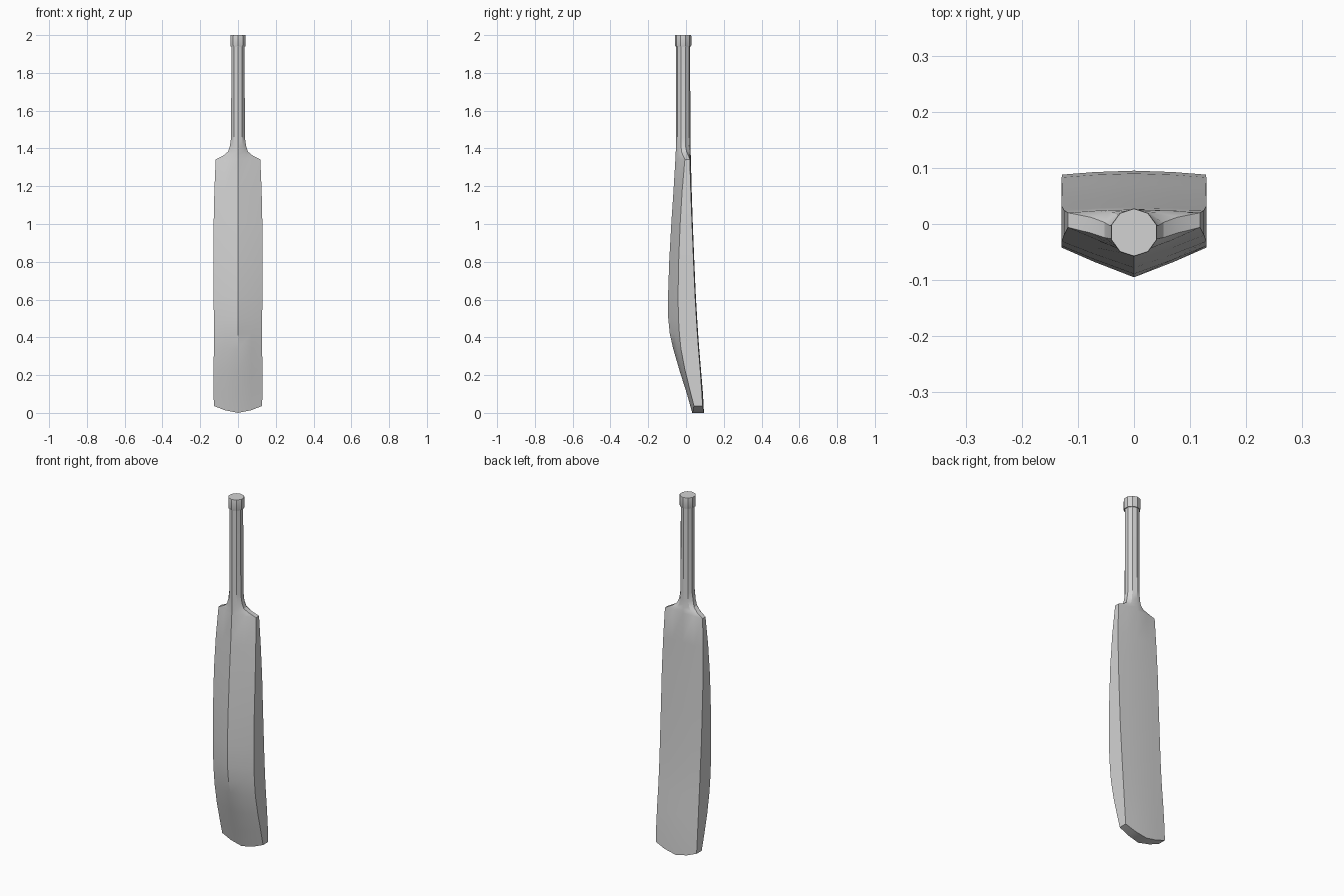
import bpy, bmesh, math

cube = bpy.data.objects.get("Cube")
if cube:
    bpy.data.objects.remove(cube, do_unlink=True)

grey = bpy.data.materials.new("light grey")
grey.use_nodes = True
COLOUR = (0.65, 0.65, 0.65, 1)
grey.diffuse_color = COLOUR
grey.node_tree.nodes["Principled BSDF"].inputs["Base Color"].default_value = COLOUR

AXIS_Y = -0.015  # handle axis


def lerp(a, b, t):
    return a + (b - a) * t


def section(zc, ze, w, spine, front, back, back_mid, rnd=0.0):
    """Ten-point ring: spine, front edge, back edge, mirrored in x.
    zc / ze are heights at centre and edge; rnd=1 gives a round handle."""
    mx = w * lerp(0.55, 0.618, rnd)
    f = lerp(0.52, 0.276, rnd)
    g = lerp(0.35, 0.276, rnd)
    half = [(0, spine), (mx, lerp(spine, front, f)), (w, front),
            (w, back), (mx, lerp(back_mid, back, g)), (0, back_mid)]
    ring = half + [(-x, y) for x, y in half[4:0:-1]]
    return [(x, y, lerp(zc, ze, (abs(x) / w) ** 1.6)) for x, y in ring]


def round_section(z, r, c=AXIS_Y):
    k = 0.309 * r
    return section(z, z, 0.951 * r, c - r, c - k, c + k, c + r, 1.0)


def loft(name, rings):
    bm = bmesh.new()
    loops = [[bm.verts.new(p) for p in ring] for ring in rings]
    n = len(loops[0])
    for a, b in zip(loops, loops[1:]):
        for i in range(n):
            j = (i + 1) % n
            bm.faces.new((a[i], a[j], b[j], b[i]))
    # Bottom in strips so that it follows the curved toe
    for q in ((0, 1, 4, 5), (1, 2, 3, 4), (0, 5, 6, 9), (9, 6, 7, 8)):
        bm.faces.new([loops[0][i] for i in q])
    bm.faces.new(loops[-1])
    bmesh.ops.recalc_face_normals(bm, faces=bm.faces)
    mesh = bpy.data.meshes.new(name)
    bm.to_mesh(mesh)
    bm.free()
    mesh.materials.append(grey)
    obj = bpy.data.objects.new(name, mesh)
    bpy.context.collection.objects.link(obj)
    bpy.ops.object.select_all(action='DESELECT')
    obj.select_set(True)
    bpy.context.view_layer.objects.active = obj
    bpy.ops.object.shade_smooth_by_angle(angle=math.radians(30))
    return obj


# Blade from toe to shoulder, then neck and handle
loft("blade_and_handle", [
    section(0.000, 0.037, 0.128, 0.033, 0.042, 0.088, 0.095),
    section(0.10, 0.12, 0.129, 0.005, 0.021, 0.083, 0.090),
    section(0.22, 0.23, 0.129, -0.033, -0.006, 0.075, 0.080),
    section(0.34, 0.34, 0.128, -0.068, -0.027, 0.066, 0.070),
    section(0.42, 0.42, 0.128, -0.086, -0.035, 0.060, 0.064),
    section(0.50, 0.50, 0.128, -0.094, -0.040, 0.055, 0.059),
    section(0.62, 0.62, 0.129, -0.095, -0.042, 0.048, 0.052),
    section(0.80, 0.80, 0.129, -0.089, -0.039, 0.040, 0.044),
    section(1.00, 1.00, 0.129, -0.078, -0.031, 0.032, 0.036),
    section(1.18, 1.18, 0.125, -0.066, -0.020, 0.025, 0.030),
    section(1.345, 1.342, 0.118, -0.056, -0.006, 0.020, 0.026),
    # Sloping shoulders
    section(1.368, 1.363, 0.077, -0.055, -0.016, 0.012, 0.025, 0.3),
    section(1.388, 1.383, 0.053, -0.054, -0.024, 0.003, 0.024, 0.6),
    section(1.415, 1.412, 0.043, -0.053, -0.026, -0.003, 0.023, 0.9),
    # Handle
    round_section(1.46, 0.038),
    round_section(1.95, 0.037),
])

# Collar on the end of the handle
loft("handle_collar", [
    round_section(1.94, 0.0415),
    round_section(1.945, 0.043),
    round_section(1.995, 0.043),
    round_section(2.0, 0.042),
])
